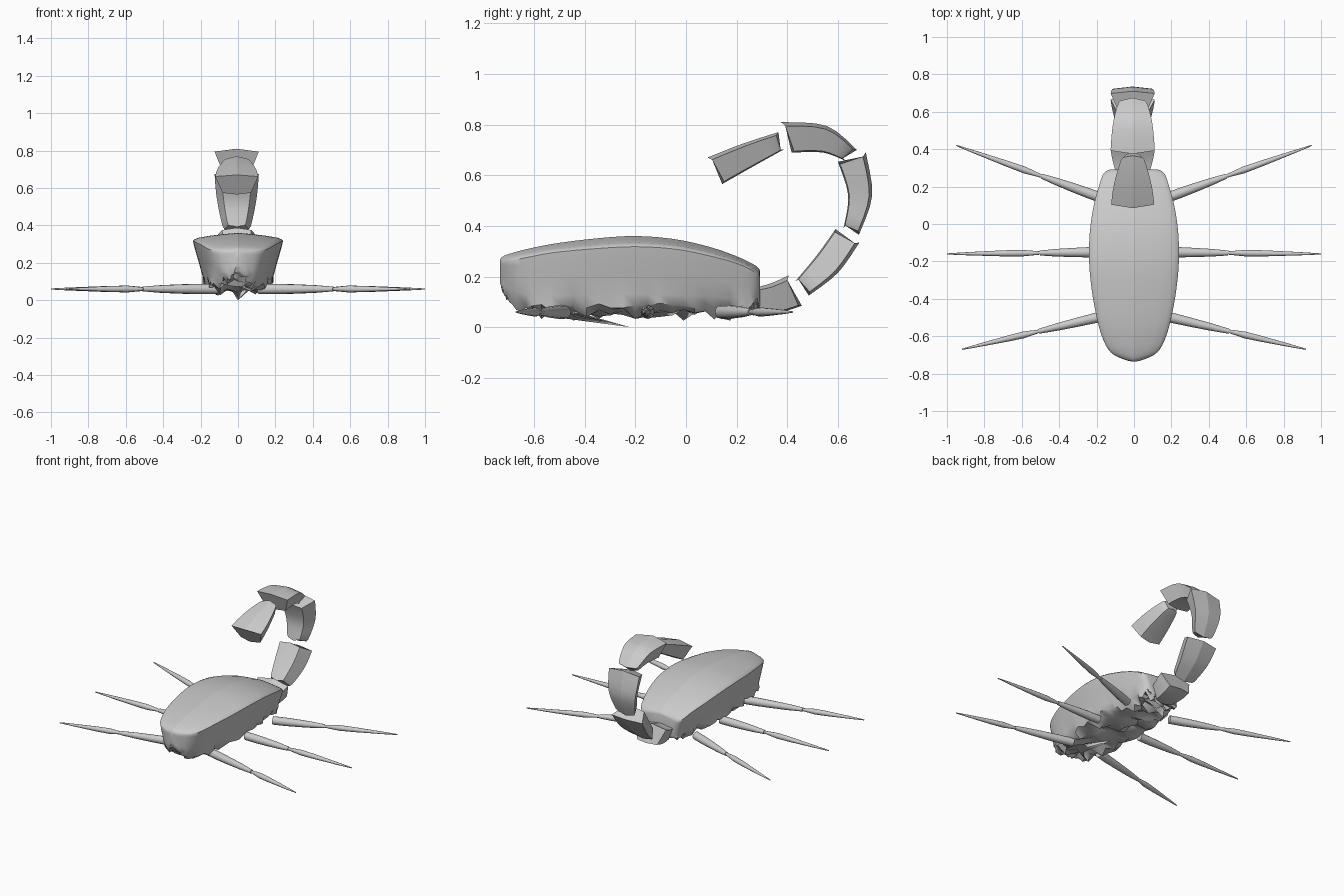
import bpy, math, random
from mathutils import Vector

if "Cube" in bpy.data.objects:
    bpy.data.objects.remove(bpy.data.objects["Cube"])

random.seed(4)
grey = bpy.data.materials.new("light grey")
grey.diffuse_color = (0.6, 0.6, 0.6, 1)
grey.use_nodes = True
grey.node_tree.nodes["Principled BSDF"].inputs["Base Color"].default_value = grey.diffuse_color


def loft(name, rings, angle, sharp=()):
    """Skin closed rings of equal size, cap both ends; sharp = ring indices kept as creases."""
    n = len(rings[0])
    faces = [(i * n + j, i * n + (j + 1) % n, (i + 1) * n + (j + 1) % n, (i + 1) * n + j)
             for i in range(len(rings) - 1) for j in range(n)]
    faces += [tuple(reversed(range(n))), tuple(range((len(rings) - 1) * n, len(rings) * n))]
    mesh = bpy.data.meshes.new(name)
    mesh.from_pydata([p for r in rings for p in r], [], faces)
    mesh.materials.append(grey)
    ob = bpy.data.objects.new(name, mesh)
    bpy.context.collection.objects.link(ob)
    bpy.ops.object.select_all(action='DESELECT')
    ob.select_set(True)
    bpy.context.view_layer.objects.active = ob
    # consistent outward normals
    bpy.ops.object.mode_set(mode='EDIT')
    bpy.ops.mesh.select_all(action='SELECT')
    bpy.ops.mesh.normals_make_consistent(inside=False)
    bpy.ops.object.mode_set(mode='OBJECT')
    bpy.ops.object.shade_smooth_by_angle(angle=math.radians(angle))
    for e in mesh.edges:
        a, b = e.vertices
        if a % n == b % n and a % n in sharp:
            e.use_edge_sharp = True
    return ob


def spline(points, t):
    """Catmull-Rom through tuples, t in 0..1."""
    s = t * (len(points) - 1)
    i = min(int(s), len(points) - 2)
    f = s - i
    p = [Vector(points[max(0, min(len(points) - 1, i + k))]) for k in (-1, 0, 1, 2)]
    return p[1] + 0.5 * f * ((p[2] - p[0]) + f * (2 * p[0] - 5 * p[1] + 4 * p[2] - p[3]
                             + f * (3 * (p[1] - p[2]) + p[3] - p[0])))


# body stations: y, half width, ridge z, rim z, belly z
stations = [(-0.735, 0.015, 0.268, 0.245, 0.18), (-0.722, 0.06, 0.28, 0.25, 0.14),
            (-0.69, 0.12, 0.292, 0.262, 0.10), (-0.63, 0.16, 0.308, 0.275, 0.065),
            (-0.52, 0.195, 0.33, 0.295, 0.05), (-0.36, 0.225, 0.35, 0.31, 0.05),
            (-0.2, 0.24, 0.36, 0.318, 0.05), (-0.04, 0.236, 0.347, 0.308, 0.05),
            (0.1, 0.215, 0.315, 0.28, 0.05), (0.2, 0.188, 0.28, 0.252, 0.05),
            (0.26, 0.168, 0.252, 0.225, 0.06), (0.285, 0.145, 0.235, 0.205, 0.075),
            (0.292, 0.12, 0.222, 0.195, 0.09)]
body = []
RINGS = 40
for k in range(RINGS + 1):
    v = spline([Vector(s) for s in stations], k / RINGS)
    y, w, zt, ze, zb = v
    d, h = zt - ze, ze - zb
    rough = min(1, k / 8, (RINGS - k) / 5)
    jag = lambda a: random.uniform(-a, a) * rough
    half = [(0.3 * w, zt - 0.15 * d), (0.62 * w, zt - 0.36 * d), (0.88 * w, zt - 0.62 * d),
            (0.97 * w, zt - 0.82 * d), (w, ze), (0.97 * w, ze - 0.12 * h),
            (0.88 * w, ze - 0.4 * h), (0.79 * w, ze - 0.7 * h)]

    def belly():  # ragged underside, different on each side
        return [(0.72 * w + jag(0.02), zb + 0.12 * h + jag(0.02)),
                (0.5 * w + jag(0.02), zb + jag(0.024)),
                (0.25 * w + jag(0.02), zb + 0.025 * rough + jag(0.025))]
    right = half + belly()
    left = half + belly()
    body.append([(0, y, zt)] + [(x, y, z) for x, z in right]
                + [(0, y, zb + 0.01 * rough + jag(0.025))] + [(-x, y, z) for x, z in reversed(left)])
ob = loft("body", body, 40, sharp=(0,))
low = min(ob.data.vertices, key=lambda q: q.co.z + 9 * (abs(q.co.x) > 0.001))
low.co = (0, -0.22, 0.0)  # deepest belly spike


def tail_segment(name, outer, inner, w0, w1):
    """Keeled trapezoid section swept between an outer and an inner (y, z) path."""
    rings, steps = [], 8
    for k in range(steps + 1):
        t = k / steps
        o, i = spline(outer, t), spline(inner, t)
        w = w0 + (w1 - w0) * math.sin(t * math.pi / 2)
        e = o + (i - o) * 0.13
        back = (spline(outer, 0.5) - o).normalized() * (0.012 if k in (0, steps) else 0)
        pts = [(0, o), (w, e + back), (0.66 * w, i + back), (0, i + (i - o) * 0.05),
               (-0.66 * w, i + back), (-w, e + back)]
        rings.append([(x - 0.007, p[0], p[1]) for x, p in pts])
    return loft(name, rings, 30, sharp=(0, 1, 2, 4, 5))


# tail, from body to tip
tail_segment("tail_segment_1", [(0.27, 0.155), (0.34, 0.175), (0.405, 0.205)],
             [(0.27, 0.06), (0.37, 0.065), (0.455, 0.09)], 0.085, 0.118)
tail_segment("tail_segment_2", [(0.485, 0.125), (0.6, 0.215), (0.685, 0.335)],
             [(0.435, 0.18), (0.52, 0.28), (0.595, 0.385)], 0.07, 0.118)
tail_segment("tail_segment_3", [(0.683, 0.365), (0.735, 0.52), (0.71, 0.69)],
             [(0.625, 0.39), (0.645, 0.52), (0.605, 0.655)], 0.065, 0.118)
tail_segment("tail_segment_4", [(0.675, 0.70), (0.555, 0.795), (0.375, 0.81)],
             [(0.63, 0.66), (0.54, 0.695), (0.415, 0.695)], 0.065, 0.118)
tail_segment("tail_segment_5", [(0.365, 0.77), (0.225, 0.725), (0.085, 0.67)],
             [(0.385, 0.705), (0.265, 0.64), (0.14, 0.57)], 0.05, 0.115)


def limb(name, a, b, radii):
    """Round tapered bar from a to b with radii spread along it."""
    axis = (b - a).normalized()
    side = axis.cross(Vector((0, 0, 1))).normalized()
    up = side.cross(axis)
    rings = []
    for k, r in enumerate(radii):
        c = a.lerp(b, k / (len(radii) - 1))
        rings.append([c + r * (side * math.cos(q) + up * math.sin(q))
                      for q in [2 * math.pi * j / 12 for j in range(12)]])
    return loft(name, rings, 40)


# legs: root, joint, tip
for pos, root, joint, tip in (("front", (0.11, -0.48), (0.515, -0.575), (0.92, -0.67)),
                              ("middle", (0.17, -0.15), (0.51, -0.155), (1.0, -0.16)),
                              ("rear", (0.176, 0.14), (0.5, 0.258), (0.95, 0.42))):
    for side, s in (("right", 1), ("left", -1)):
        a, j, b = (Vector((s * p[0], p[1], 0.06)) for p in (root, joint, tip))
        gap = (b - a).normalized() * 0.006
        limb(f"{pos}_{side}_upper_leg", a, j - gap, (0.027, 0.027, 0.024, 0.02, 0.013))
        limb(f"{pos}_{side}_lower_leg", j - gap, b, (0.009, 0.018, 0.016, 0.012, 0.008, 0.003))
